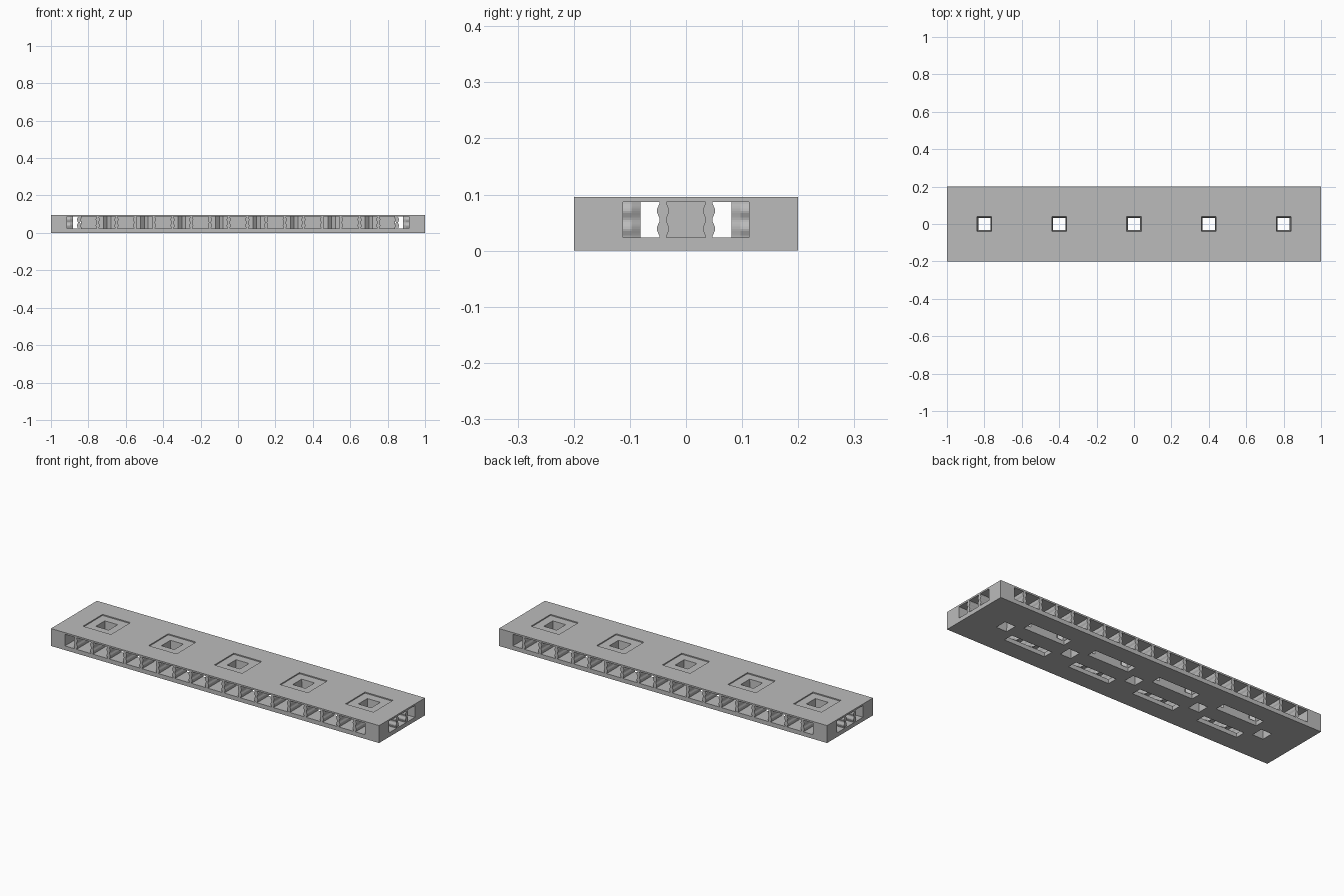
import bpy, bmesh, math
from mathutils import Matrix, Vector

cube = bpy.data.objects.get("Cube")
if cube:
    bpy.data.objects.remove(cube, do_unlink=True)

grey = bpy.data.materials.new("plain_grey")
grey.use_nodes = True
COLOUR = (0.5, 0.5, 0.5, 1)
grey.diffuse_color = COLOUR
grey.node_tree.nodes["Principled BSDF"].inputs["Base Color"].default_value = COLOUR

# Overall heights and the cavity between the two plates
FLOOR, CEIL, TOP = 0.023, 0.087, 0.096
HOLES = [-0.8, -0.4, 0, 0.4, 0.8]


def loft(bm, rings):
    """Join matching rings of points into a closed solid."""
    loops = [[bm.verts.new(p) for p in ring] for ring in rings]
    n = len(loops[0])
    for a, b in zip(loops, loops[1:]):
        for i in range(n):
            j = (i + 1) % n
            bm.faces.new((a[i], a[j], b[j], b[i]))
    bm.faces.new(loops[0][::-1])
    bm.faces.new(loops[-1])


def rect(x, y, z, w, d):
    return [(x + sx * w / 2, y + sy * d / 2, z)
            for sx, sy in ((-1, -1), (1, -1), (1, 1), (-1, 1))]


def box(bm, x, y, z0, z1, w, d):
    loft(bm, [rect(x, y, z0, w, d), rect(x, y, z1, w, d)])


def finish(name, bm):
    bmesh.ops.recalc_face_normals(bm, faces=bm.faces[:])
    mesh = bpy.data.meshes.new(name)
    bm.to_mesh(mesh)
    bm.free()
    mesh.materials.append(grey)
    obj = bpy.data.objects.new(name, mesh)
    bpy.context.scene.collection.objects.link(obj)
    return obj


def cut(obj, cutter):
    mod = obj.modifiers.new("cut", 'BOOLEAN')
    mod.operation, mod.solver, mod.object = 'DIFFERENCE', 'EXACT', cutter
    bpy.context.view_layer.objects.active = obj
    bpy.ops.object.modifier_apply(modifier=mod.name)


# Cutter for the tapered square holes
bm = bmesh.new()
for x in HOLES:
    loft(bm, [rect(x, 0, -0.02, 0.062, 0.062), rect(x, 0, TOP + 0.02, 0.082, 0.082)])
hole_cutter = finish("hole_cutter", bm)

# Cutter for the shallow square recesses in the top
bm = bmesh.new()
for x in HOLES:
    box(bm, x, 0, TOP - 0.006, TOP + 0.02, 0.17, 0.17)
recess_cutter = finish("recess_cutter", bm)

# Cutter for the long slots in the underside
bm = bmesh.new()
for x in (-0.6, -0.2, 0.2, 0.6):
    for y in (-0.0725, 0.0725):
        box(bm, x, y, -0.02, FLOOR + 0.02, 0.25, 0.055)
slot_cutter = finish("slot_cutter", bm)

# Top and bottom plates
bm = bmesh.new()
box(bm, 0, 0, 0, FLOOR, 2, 0.4)
bottom_plate = finish("bottom_plate", bm)
cut(bottom_plate, slot_cutter)
cut(bottom_plate, hole_cutter)

bm = bmesh.new()
box(bm, 0, 0, CEIL, TOP, 2, 0.4)
top_plate = finish("top_plate", bm)
cut(top_plate, recess_cutter)
cut(top_plate, hole_cutter)

# Central core with a V groove between each pair of blocks
side = [(-0.84, -0.045)]
for i in range(8):
    x = -0.7 + 0.2 * i
    side += [(x - 0.02, -0.045), (x, -0.025), (x + 0.02, -0.045)]
side.append((0.84, -0.045))
outline = side + [(-x, -y) for x, y in side]
bm = bmesh.new()
loft(bm, [[(x, y, z) for x, y in outline] for z in (FLOOR, CEIL)])
core = finish("core", bm)
cut(core, hole_cutter)

# Solid corner blocks
bm = bmesh.new()
for sx in (-1, 1):
    for sy in (-1, 1):
        box(bm, sx * 0.9575, sy * 0.156, FLOOR, CEIL, 0.085, 0.088)
finish("corner_blocks", bm)


# Wavy fins with pointed inner tips, which part the windows
def fin(bm, origin, angle):
    place = Matrix.Translation(origin) @ Matrix.Rotation(angle, 4, 'Z')
    rings = []
    steps = 16
    for k in range(steps + 1):
        t = k / steps
        half = 0.0085 - 0.0025 * math.cos(4 * math.pi * t)
        plan = [(-half, 0), (half, 0), (half, 0.103), (0, 0.119), (-half, 0.103)]
        z = FLOOR + (CEIL - FLOOR) * t
        rings.append([place @ Vector((u, v, z)) for u, v in plan])
    loft(bm, rings)


bm = bmesh.new()
for i in range(18):
    x = -0.85 + 0.1 * i
    fin(bm, (x, -0.2, 0), 0)
    fin(bm, (x, 0.2, 0), math.pi)
finish("long_side_fins", bm)

bm = bmesh.new()
for y in (-0.041, 0.041):
    fin(bm, (1, y, 0), math.pi / 2)
    fin(bm, (-1, y, 0), -math.pi / 2)
finish("end_fins", bm)

for cutter in (hole_cutter, recess_cutter, slot_cutter):
    bpy.data.objects.remove(cutter, do_unlink=True)
